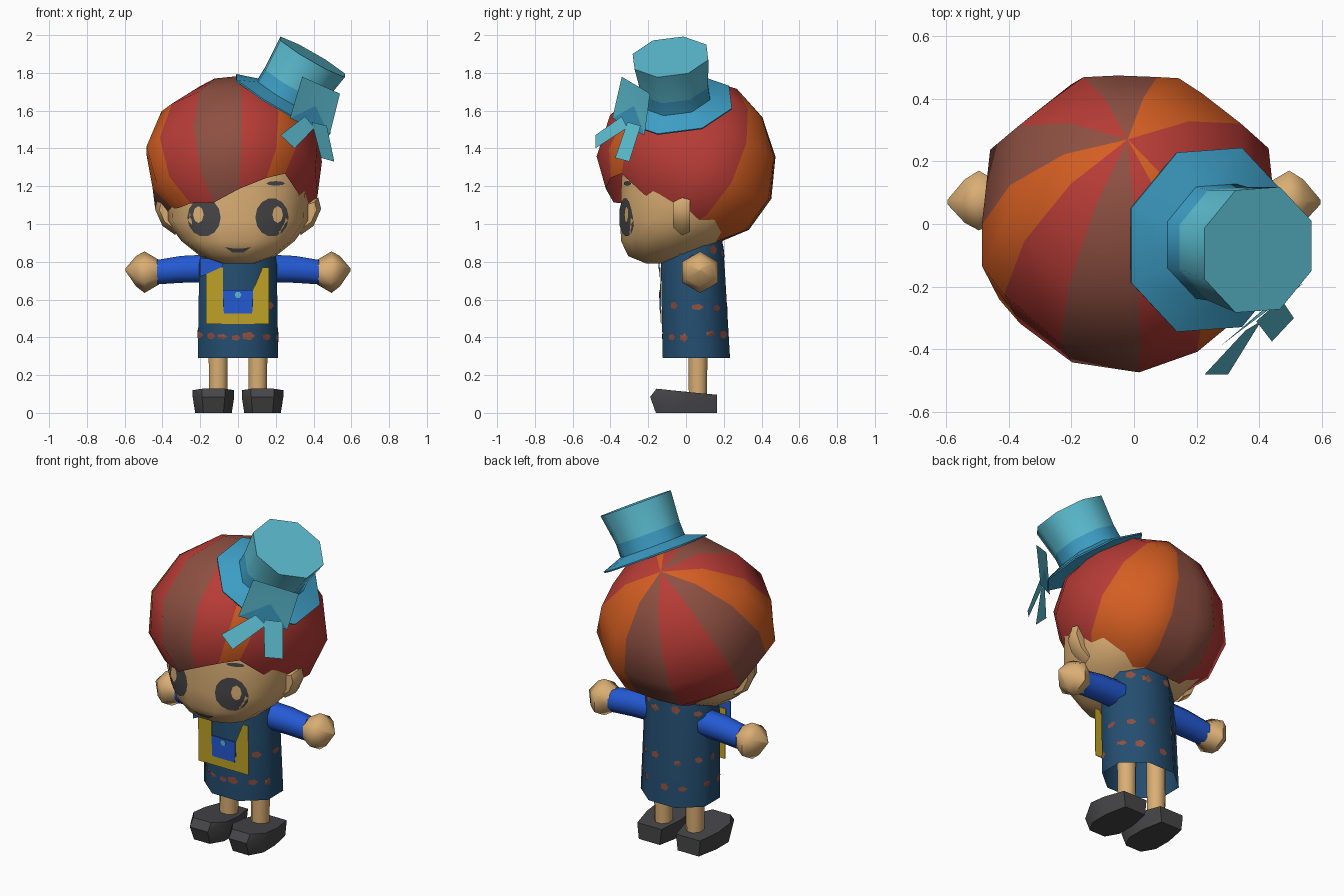
import bpy, math, random
from mathutils import Vector
from mathutils.bvhtree import BVHTree

if "Cube" in bpy.data.objects:
    bpy.data.objects.remove(bpy.data.objects["Cube"])

random.seed(4)


def material(name, *rgb):
    m = bpy.data.materials.new(name)
    m.diffuse_color = [((c / 255 + 0.055) / 1.055) ** 2.4 for c in rgb] + [1]
    m.use_nodes = True
    m.node_tree.nodes["Principled BSDF"].inputs["Base Color"].default_value = m.diffuse_color
    return m


SKIN = material("skin", 218, 174, 116)
RED = material("hair_red", 184, 60, 54)
BROWN = material("hair_brown", 142, 80, 66)
ORANGE = material("hair_orange", 212, 94, 34)
TEAL = material("hat_teal", 92, 190, 210)
BRIM = material("brim_blue", 62, 160, 200)
NAVY = material("dress_navy", 36, 78, 112)
BLUE = material("sleeve_blue", 36, 90, 212)
YELLOW = material("bib_yellow", 192, 164, 40)
DARK = material("dark_grey", 70, 70, 72)


def mesh(name, verts, faces, mats, index=None, angle=60):
    me = bpy.data.meshes.new(name)
    me.from_pydata([tuple(v) for v in verts], [], faces)
    for m in mats:
        me.materials.append(m)
    for p in me.polygons:
        p.material_index = index[p.index] if index else 0
    me.shade_smooth()
    me.set_sharp_from_angle(angle=math.radians(angle))
    ob = bpy.data.objects.new(name, me)
    bpy.context.collection.objects.link(ob)
    return ob


def loft(name, rings, mats, caps=(True, True), index=None, angle=60):
    """Skin a list of equal-length rings, listed counter-clockwise from below."""
    n = len(rings[0])
    verts = [v for r in rings for v in r]
    faces, idx = [], []
    for i in range(len(rings) - 1):
        for j in range(n):
            k = (j + 1) % n
            faces.append((i * n + j, i * n + k, i * n + n + k, i * n + n + j))
            idx.append(index[i] if index else 0)
    if caps[0]:
        faces.append(tuple(reversed(range(n))))
        idx.append(0)
    if caps[1]:
        faces.append(tuple(range(len(verts) - n, len(verts))))
        idx.append(0)
    return mesh(name, verts, faces, mats, idx, angle)


def oval(n, z, cy, rx, ry, power=1.0, cx=0.0, turn=0.0):
    def f(c):
        return math.copysign(abs(c) ** power, c)
    return [Vector((cx + rx * f(math.cos(a)), cy + ry * f(math.sin(a)), z))
            for a in (math.tau * (i + turn) / n for i in range(n))]


def tube(name, stations, n, mats, axis, u, v, turn=0.5, **kw):
    """Rings of (centre, radius) around a given axis frame."""
    rings = [[Vector(c) + r * (u * math.cos(a) + v * math.sin(a))
              for a in (math.tau * (i + turn) / n for i in range(n))] for c, r in stations]
    return loft(name, rings, mats, **kw)


def stick(name, outlines, mat, target, offset):
    """Thin painted patches laid on a target; outline = (angle, [(u, z)])."""
    bvh = BVHTree.FromPolygons([v.co for v in target.data.vertices],
                               [tuple(p.vertices) for p in target.data.polygons])
    verts, faces = [], []
    for deg, pts in outlines:
        a = math.radians(deg)
        d, t = Vector((math.cos(a), math.sin(a), 0)), Vector((-math.sin(a), math.cos(a), 0))
        n, base = len(pts), len(verts)
        cu, cz = sum(p[0] for p in pts) / n, sum(p[1] for p in pts) / n
        for s in (0.02, 0.35, 0.7, 1):
            for pu, pz in pts:
                o = d * 2 + t * (cu + (pu - cu) * s) + Vector((0, 0, cz + (pz - cz) * s))
                hit = bvh.ray_cast(o, -d)[0]
                verts.append((hit or o - d * 1.8) + d * offset)
        for i in range(3):
            for j in range(n):
                k = (j + 1) % n
                b = base + i * n
                faces.append((b + j, b + n + j, b + n + k, b + k))
        faces.append(tuple(range(base, base + n)))
    return mesh(name, verts, faces, [mat])


def disc(cx, cz, rx, rz, n=14):
    return [(cx + rx * math.cos(math.tau * i / n), cz + rz * math.sin(math.tau * i / n))
            for i in range(n)]


# Head
head = loft("head", [oval(14, z, cy, rx, ry, 0.85) for z, cy, rx, ry in (
    (0.79, -0.13, 0.08, 0.08), (0.83, -0.12, 0.2, 0.19), (0.91, -0.08, 0.3, 0.27),
    (1.02, -0.02, 0.38, 0.335), (1.2, 0, 0.385, 0.35), (1.4, 0, 0.37, 0.34),
    (1.6, 0, 0.2, 0.2))], [SKIN])

# Face paint
stick("eyes", [(-90, disc(s * 0.18, 1.035, 0.088, 0.102)) for s in (-1, 1)], DARK, head, 0.005)
stick("eye_glints", [(-90, disc(s * 0.21, 1.05, 0.028, 0.045, 8)) for s in (-1, 1)],
      SKIN, head, 0.009)
stick("eyebrows", [(-90, disc(s * 0.2, 1.215, 0.05, 0.012, 8)) for s in (-1, 1)],
      DARK, head, 0.005)
stick("mouth", [(-90, [(-0.07, 0.878), (-0.03, 0.85), (0.03, 0.85), (0.07, 0.878),
                       (0.03, 0.87), (-0.03, 0.87)])], DARK, head, 0.005)

# Hair: striped cap around an axis leaning back
# Each lock: (angle, hem angle, width factor, stripe material)
C = Vector((-0.02, 0, 1.3))
AX, U, V = Vector((0, 0.545, 0.839)), Vector((0.97, 0, 0)), Vector((0, 0.839, -0.545))
locks = [(8, 126, 1, 0), (28, 129, 1.08, 2), (52, 127, 1.02, 2), (65, 123, 1.05, 2),
         (75, 121, 1, 1), (95, 121, 0.985, 1), (112, 121, 1.04, 0), (133, 124, 0.985, 0),
         (153, 126, 1.05, 1), (185, 130, 0.99, 2), (200, 137, 1.04, 2), (214, 139, 1, 0),
         (243, 146, 1, 1), (275, 138, 1, 0), (300, 127, 1, 2), (316, 119, 1, 0),
         (342, 123, 1, 0)]
RINGS = ((0.2, 0.485), (0.42, 0.482), (0.64, 0.49), (0.84, 0.478), (1.0, 0.44))
verts, faces, stripe = [C + AX * 0.495], [], []
for phi, hem, wide, _ in locks:
    p = math.radians(phi)
    out = (U * math.cos(p) + V * math.sin(p)) * wide
    for s, r in RINGS:
        th = math.radians(hem * s)
        verts.append(C + (AX * math.cos(th) + out * math.sin(th)) * r)
m = len(RINGS)
for k, lock in enumerate(locks):
    a, b = 1 + k * m, 1 + (k + 1) % len(locks) * m
    faces.append((0, a, b))
    faces += [(a + i, a + i + 1, b + i + 1, b + i) for i in range(m - 1)]
    stripe += [lock[3]] * m
mesh("hair", verts, faces, [RED, BROWN, ORANGE], stripe)

# Dress, open at the hem
flat = 1 / math.cos(math.pi / 8)
dress = loft("dress", [oval(8, z, cy, rx * flat, ry * flat, turn=0.5) for z, cy, rx, ry in (
    (0.29, 0.055, 0.213, 0.178), (0.8, 0.035, 0.205, 0.168), (0.91, 0.035, 0.185, 0.158))],
    [NAVY], caps=(False, True))

# Dress spots in rows
spots = []
for z, angles in ((0.41, range(-90, 270, 30)), (0.565, range(-15, 200, 31)),
                  (0.85, range(40, 150, 35))):
    for a in angles:
        spots.append((a, disc(random.uniform(-0.02, 0.02), z + random.uniform(-0.015, 0.015),
                              random.uniform(0.02, 0.034), random.uniform(0.015, 0.026), 5)))
stick("dress_spots", spots, BROWN, dress, 0.003)


# Flat plates leaning with the dress front, outline in (x, z)
def plate(name, pts, mat, lift, thick=0.004):
    return loft(name, [[Vector((x, -0.123 - 0.0196 * (z - 0.29) - lift - dy, z)) for x, z in pts]
                       for dy in (0, thick)], [mat])


plate("bib_base", [(-0.17, 0.47), (0.165, 0.47), (0.165, 0.56), (-0.17, 0.56)], YELLOW, 0.003)
plate("bib_left_strap", [(-0.17, 0.56), (-0.08, 0.56), (-0.08, 0.77), (-0.17, 0.77)],
      YELLOW, 0.003)
plate("bib_right_strap", [(0.08, 0.56), (0.165, 0.56), (0.165, 0.77), (0.13, 0.77), (0.08, 0.65)],
      YELLOW, 0.003)
plate("pocket", [(-0.075, 0.525), (0.075, 0.525), (0.08, 0.65), (-0.08, 0.65)], BLUE, 0.007)
plate("pocket_button", disc(0, 0.625, 0.018, 0.018, 6), TEAL, 0.011, 0.003)
plate("shoulder_patch", [(-0.2, 0.72), (-0.08, 0.775), (-0.08, 0.81), (-0.2, 0.82)],
      BLUE, 0.008)

# Paired limbs and ears
Y, Z, X = Vector((0, 1, 0)), Vector((0, 0, 1)), Vector((1, 0, 0))
for s, side in ((-1, "left"), (1, "right")):
    tube(side + "_sleeve", [((s * 0.14, 0.06, 0.765), 0.08), ((s * 0.3, 0.065, 0.76), 0.077),
                            ((s * 0.43, 0.07, 0.745), 0.07)], 8, [BLUE], X, Y * s, Z)
    tube(side + "_hand", [((s * 0.42, 0.07, 0.745), 0.066), ((s * 0.495, 0.075, 0.745), 0.11),
                          ((s * 0.54, 0.073, 0.75), 0.08), ((s * 0.595, 0.07, 0.758), 0.008)],
         6, [SKIN], X, Y * s, Z)
    tube(side + "_leg", [((s * 0.105, 0.063, 0.08), 0.052), ((s * 0.105, 0.063, 0.45), 0.056)],
         8, [SKIN], Z, X, Y)
    # Shoe: tapered toe, top sloping down to the heel
    foot = [(0.08, 0.165), (-0.08, 0.165), (-0.11, 0.03), (-0.11, -0.1),
            (-0.06, -0.19), (0.06, -0.19), (0.11, -0.1), (0.11, 0.03)]
    cx = s * 0.13
    loft(side + "_shoe", [
        [Vector((cx + x * 0.88, y if y > 0 else y * 0.84, 0)) for x, y in foot],
        [Vector((cx + x, y, 0.085)) for x, y in foot],
        [Vector((cx + x, y * (1 if y > 0 else 0.82), 0.111 - 0.09 * y)) for x, y in foot]],
        [DARK], angle=50)
    # Ear: thin leaf with a bevelled front
    ear = [(0.33, 0.94), (0.4, 0.99), (0.44, 1.08), (0.425, 1.14), (0.34, 1.11)]
    ring = [[Vector((s * (0.36 + (x - 0.36) * k), y, 1.06 + (z - 1.06) * k))
             for x, z in ear[::s]] for y, k in ((0.02, 0.85), (-0.02, 1), (-0.07, 0.7))]
    loft(side + "_ear", ring, [SKIN])

# Hat leaning to one side
N = Vector((0.5, -0.11, 0.86)).normalized()
P = (X - N * X.dot(N)).normalized()
Q = N.cross(P)
B = Vector((0.262, -0.055, 1.672))
tube("hat_crown", [(B - N * 0.02, 0.195), (B + N * 0.075, 0.192),
                   (B + N * 0.252 + P * 0.008, 0.213)], 8,
     [TEAL, BRIM], N, P, Q, index=[1, 0])
tube("hat_brim", [(B - N * 0.05, 0.31), (B - N * 0.042, 0.312), (B + N * 0.005, 0.18)], 8,
     [BRIM], N, P, Q, caps=(True, False))

# Bow with two ribbon tails
mesh("bow", [(0.34, -0.34, 1.78), (0.54, -0.19, 1.69), (0.485, -0.22, 1.47), (0.275, -0.39, 1.56),
             (0.41, -0.275, 1.625)],
     [(0, 4, 1), (1, 4, 2), (2, 4, 3), (3, 4, 0)], [TEAL, BRIM], [0, 0, 1, 0])
mesh("bow_tails", [(0.355, -0.34, 1.57), (0.405, -0.31, 1.51), (0.30, -0.48, 1.40),
                   (0.225, -0.48, 1.47), (0.39, -0.31, 1.54), (0.47, -0.24, 1.52),
                   (0.51, -0.30, 1.33), (0.44, -0.375, 1.35)],
     [(0, 3, 2, 1), (4, 7, 6, 5)], [TEAL])
